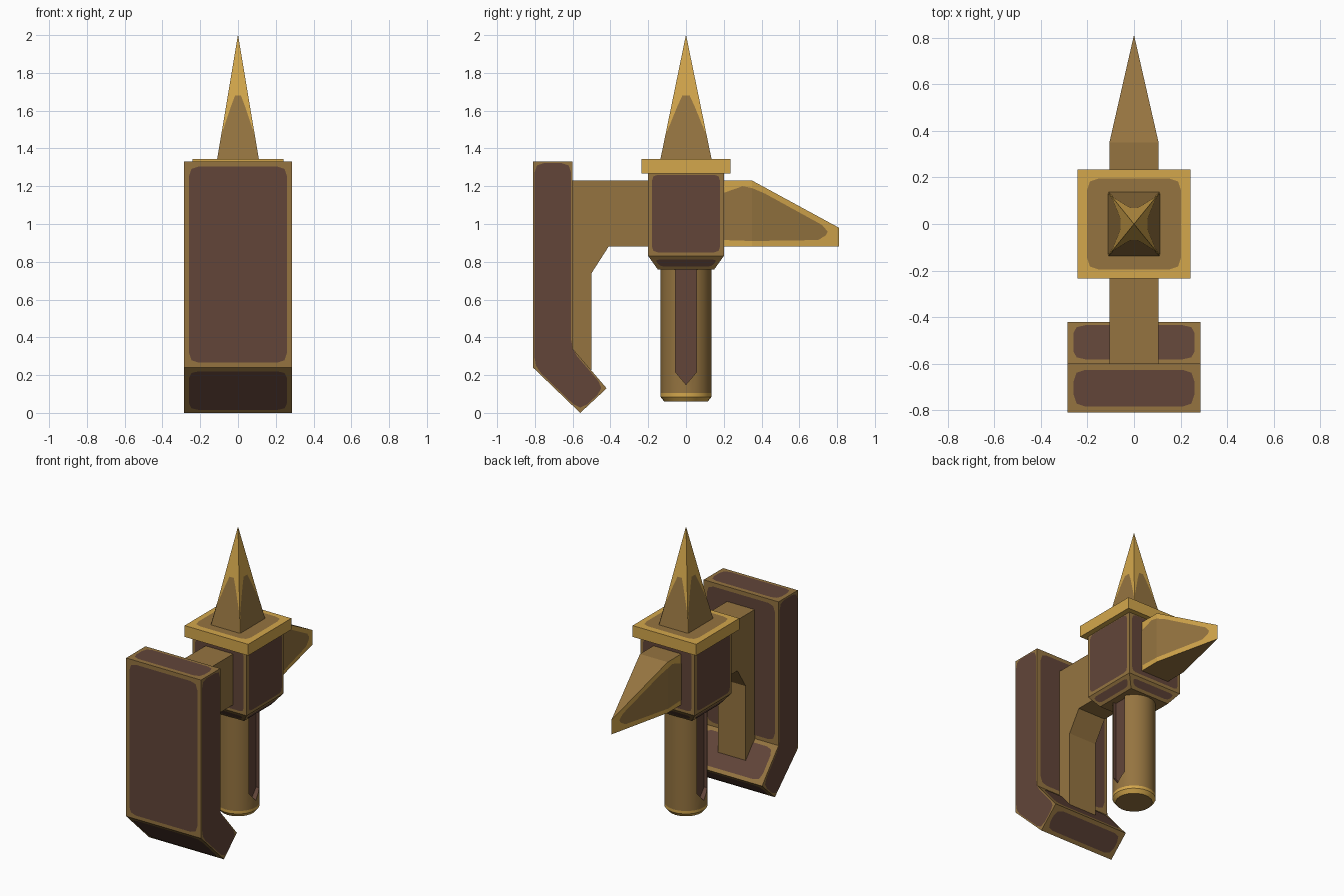
import bpy, bmesh, math
from mathutils import Vector

if "Cube" in bpy.data.objects:
    bpy.data.objects.remove(bpy.data.objects["Cube"])


def material(name, rgb):
    m = bpy.data.materials.new(name)
    m.diffuse_color = [((c / 255 + 0.055) / 1.055) ** 2.4 for c in rgb] + [1]
    m.use_nodes = True
    m.node_tree.nodes["Principled BSDF"].inputs["Base Color"].default_value = m.diffuse_color
    return m


MATS = [material("dark brown", (98, 69, 57)),
        material("bronze", (149, 116, 64)),
        material("gold", (212, 167, 76))]
BROWN, BRONZE, GOLD = 0, 1, 2
LIFT = 0.003


def finish(name, bm):
    me = bpy.data.meshes.new(name)
    bm.to_mesh(me)
    bm.free()
    for m in MATS:
        me.materials.append(m)
    ob = bpy.data.objects.new(name, me)
    bpy.context.collection.objects.link(ob)
    return ob


def loft(rings, mat):
    """Closed solid from rings of equal point count."""
    bm = bmesh.new()
    vs = [[bm.verts.new(p) for p in r] for r in rings]
    n = len(vs[0])
    for a, b in zip(vs, vs[1:]):
        for i in range(n):
            bm.faces.new((a[i], a[(i + 1) % n], b[(i + 1) % n], b[i]))
    bm.faces.new(vs[0])
    bm.faces.new(vs[-1])
    bmesh.ops.recalc_face_normals(bm, faces=bm.faces)
    for f in bm.faces:
        f.material_index = mat
    return bm


def prism(profile, hx, mat):
    return loft([[(x, y, z) for y, z in profile] for x in (-hx, hx)], mat)


def rect(hx, hy, z):
    return [(-hx, -hy, z), (hx, -hy, z), (hx, hy, z), (-hx, hy, z)]


def add_face(bm, pts, mat, direction):
    """Thin painted panel face turned towards a direction."""
    f = bm.faces.new([bm.verts.new(p) for p in pts])
    f.normal_update()
    if f.normal.dot(Vector(direction)) < 0:
        f.normal_flip()
    f.material_index = mat


def panels(bm, mat, margin, radius):
    """Lay a round-cornered panel on each face; margin(normal) or None to skip."""
    for f in list(bm.faces):
        t = margin(f.normal)
        if t is None:
            continue
        ps, nrm = [v.co for v in f.verts], f.normal.copy()
        ins = []
        for i, p in enumerate(ps):
            a = (ps[(i + 1) % len(ps)] - p).normalized()
            b = (ps[i - 1] - p).normalized()
            ins.append(p + (a + b) * t / a.cross(b).dot(nrm) + nrm * LIFT)
        out = []
        for i, p in enumerate(ins):
            da, db = ins[(i + 1) % len(ins)] - p, ins[i - 1] - p
            a = da.normalized() * min(radius, da.length * 0.4)
            b = db.normalized() * min(radius, db.length * 0.4)
            out += [p + b, p + (a + b) * 0.25, p + a]
        add_face(bm, out, mat, nrm)


# front plate with hooked lower lip
bm = prism([(-.81, 1.33), (-.60, 1.33), (-.60, .34), (-.42, .13), (-.56, 0),
            (-.81, .24)], .285, BRONZE)
panels(bm, BROWN, lambda n: .008 if abs(n.x) > .5 else .026, .05)
finish("front_plate", bm)

# bracket arm joining plate and block
finish("bracket_arm", prism([(-.61, 1.23), (-.19, 1.23), (-.19, .88), (-.41, .88),
                             (-.50, .74), (-.50, .225), (-.61, .33)], .105, BRONZE))

# central block with tapered underside
bm = loft([rect(.15, .15, .76), rect(.205, .2, .83), rect(.205, .2, 1.28)], BRONZE)
panels(bm, BROWN, lambda n: .02 if abs(n.z) < .95 else None, .03)
finish("centre_block", bm)

# cap slab
bm = loft([rect(.242, .235, 1.267), rect(.242, .235, 1.345)], GOLD)
panels(bm, BRONZE, lambda n: .04 if n.z > .9 else None, .05)
finish("cap_slab", bm)

# top spike: gold tip, bronze lower flames on each side
SX, SY, Z0, H = .11, .135, 1.345, .655
bm = loft([rect(SX, SY, Z0), rect(.0005, .0005, Z0 + H)], GOLD)
half = [(1, 0), (.98, .2), (.8, .32), (.6, .42), (.3, .51)]
outline = half + [(-u, h) for u, h in reversed(half)]
for s in (-1, 1):
    add_face(bm, [(u * SX * (1 - h), s * (SY * (1 - h) + LIFT), Z0 + h * H)
                  for u, h in outline], BRONZE, (0, s, 0))
    add_face(bm, [(s * (SX * (1 - h) + LIFT), u * SY * (1 - h), Z0 + h * H)
                  for u, h in outline], BRONZE, (s, 0, 0))
finish("top_spike", bm)

# rear blade, tapering to a vertical edge
Y1, Y2, BX = .35, .81, .105


def blade_x(y):
    return BX * min(1, (Y2 - y) / (Y2 - Y1)) + .0005


bm = loft([[(-blade_x(y), y, .88), (blade_x(y), y, .88), (blade_x(y), y, z),
            (-blade_x(y), y, z)] for y, z in ((.19, 1.23), (Y1, 1.23), (Y2, .98))], BRONZE)
for f in bm.faces:
    if abs(f.normal.x) > .5:
        f.material_index = GOLD
root = [(.2, .915), (Y1, .91), (Y1, 1.19), (.30, 1.20), (.2, 1.165)]
point = [(Y1, .91), (.70, .915), (.74, .94), (.75, .96), (.72, .995), (.42, 1.16), (Y1, 1.19)]
for s in (-1, 1):
    for shape in (root, point):
        add_face(bm, [(s * (blade_x(y) + LIFT), y, z) for y, z in shape],
                 BRONZE, (s, 0, 0))
finish("rear_blade", bm)

# round handle with chamfered gold foot
rings = [[(r * math.cos(a), r * math.sin(a), z)
          for a in (math.tau * i / 24 for i in range(24))]
         for r, z in ((.115, .06), (.135, .085), (.135, .105), (.135, .78))]
bm = loft(rings, BRONZE)
for f in bm.faces:
    if f.calc_center_median().z < .1 and abs(f.normal.z) < .95:
        f.material_index = GOLD
handle = finish("handle", bm)

# pointed brown grooves on both sides of the handle
groove = [(-.055, .8), (.055, .8), (.055, .215), (0, .15), (-.055, .215)]
for s in (-1, 1):
    cutter = finish("groove_cutter", loft(
        [[(s * x, y, z) for y, z in groove] for x in (.10, .2)], BROWN))
    cutter.hide_render = True
    mod = handle.modifiers.new("groove", 'BOOLEAN')
    mod.operation, mod.solver, mod.object = 'DIFFERENCE', 'EXACT', cutter
    bpy.context.view_layer.objects.active = handle
    handle.select_set(True)
    bpy.ops.object.modifier_apply(modifier=mod.name)
    bpy.data.objects.remove(cutter)
bpy.ops.object.shade_smooth_by_angle(angle=math.radians(25))
